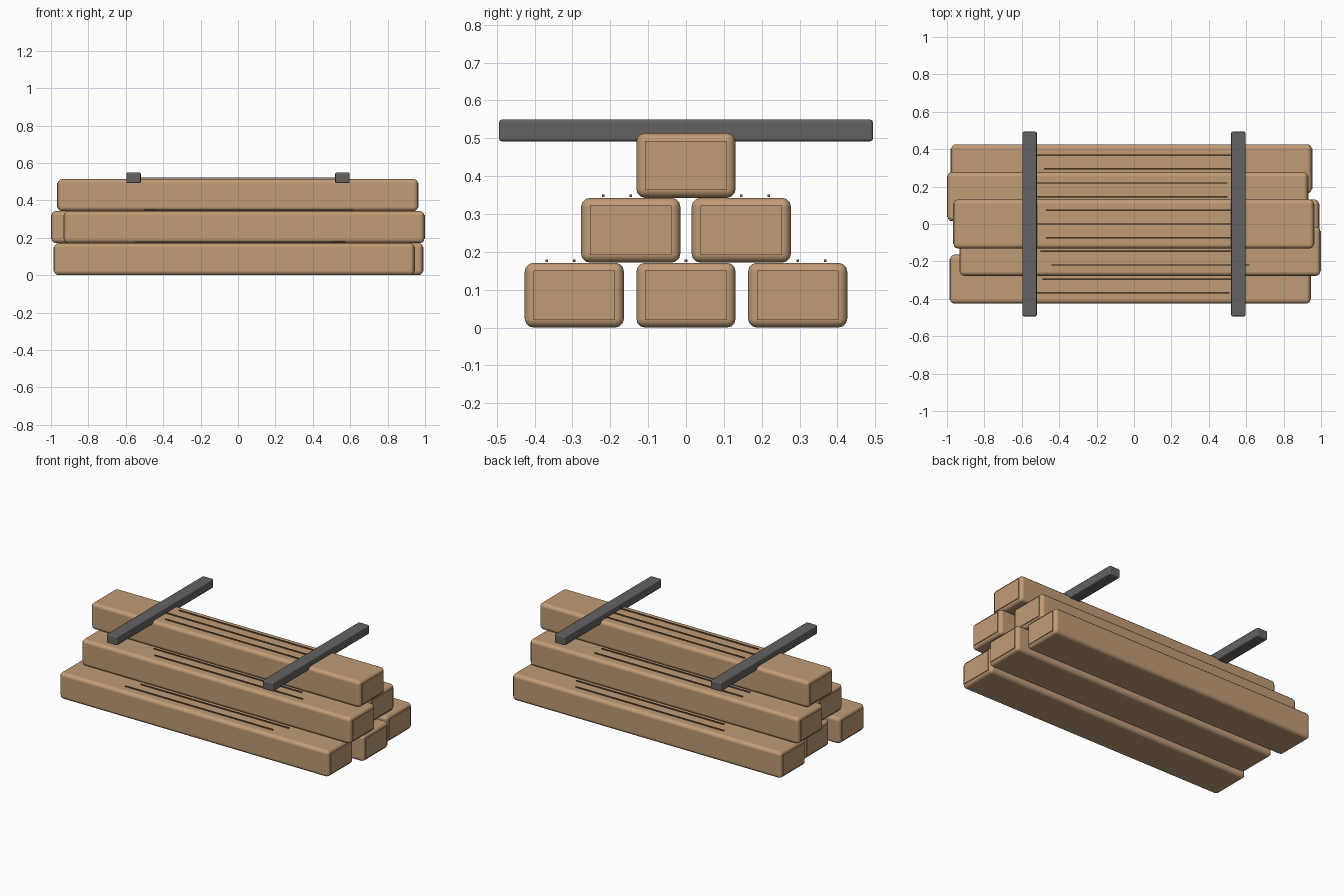
import bpy
import math

if "Cube" in bpy.data.objects:
    bpy.data.objects.remove(bpy.data.objects["Cube"])


def material(name, rgb):
    m = bpy.data.materials.new(name)
    m.diffuse_color = (*rgb, 1)
    m.use_nodes = True
    m.node_tree.nodes["Principled BSDF"].inputs["Base Color"].default_value = m.diffuse_color
    return m


WOOD = material("tan wood", (0.53, 0.33, 0.18))
GRAIN = material("brown grain", (0.17, 0.10, 0.05))
IRON = material("dark grey", (0.13, 0.123, 0.117))


def box(name, center, size, mat, bevel=0.0, segments=1):
    bpy.ops.mesh.primitive_cube_add(size=1, location=center)
    ob = bpy.context.object
    ob.name = name
    ob.scale = size
    bpy.ops.object.transform_apply(location=False, rotation=False, scale=True)
    ob.data.materials.append(mat)
    if bevel:
        # Rounded edges with the broad faces kept flat in shading
        bpy.ops.object.shade_smooth_by_angle(angle=math.radians(35))
        mod = ob.modifiers.new("rounded edges", 'BEVEL')
        mod.width = bevel
        mod.segments = segments
        mod.harden_normals = True
        bpy.ops.object.modifier_apply(modifier=mod.name)
    return ob


LENGTH, WIDTH, HEIGHT = 1.926, 0.262, 0.171
BEVEL = 0.023

# Each beam: x, y, z centre, then x centres of its three grain lines
beams = [
    (-0.020, -0.295, 0.0855, (-0.02, 0.042, 0.00)),
    (0.026, 0.000, 0.0855, (0.05, 0.00, 0.03)),
    (-0.013, 0.295, 0.0855, (0.00, 0.05, 0.00)),
    (0.033, -0.146, 0.257, (0.088, 0.03, 0.05)),
    (-0.034, 0.146, 0.257, (0.03, -0.03, -0.03)),
    (-0.001, 0.000, 0.428, (0.06, 0.00, 0.06)),
]

for i, (x, y, z, shifts) in enumerate(beams, 1):
    box(f"beam_{i}", (x, y, z), (LENGTH, WIDTH, HEIGHT), WOOD, BEVEL, 3)
    # Thin end-grain plates
    for side in (-1, 1):
        box(f"beam_{i}_end_plate", (x + side * LENGTH / 2, y, z),
            (0.008, 0.216, 0.13), WOOD)
    # Grain lines along the upper face
    for k, gx in enumerate(shifts):
        box(f"beam_{i}_grain_{k + 1}",
            (gx, y + (k - 1) * 0.073, z + HEIGHT / 2 + 0.0055),
            (1.06, 0.007, 0.006), GRAIN)

# Cross bars lying over the stack
for name, x in (("left_cross_bar", -0.558), ("right_cross_bar", 0.558)):
    box(name, (x, 0, 0.5205), (0.077, 0.988, 0.058), IRON, 0.008, 2)
